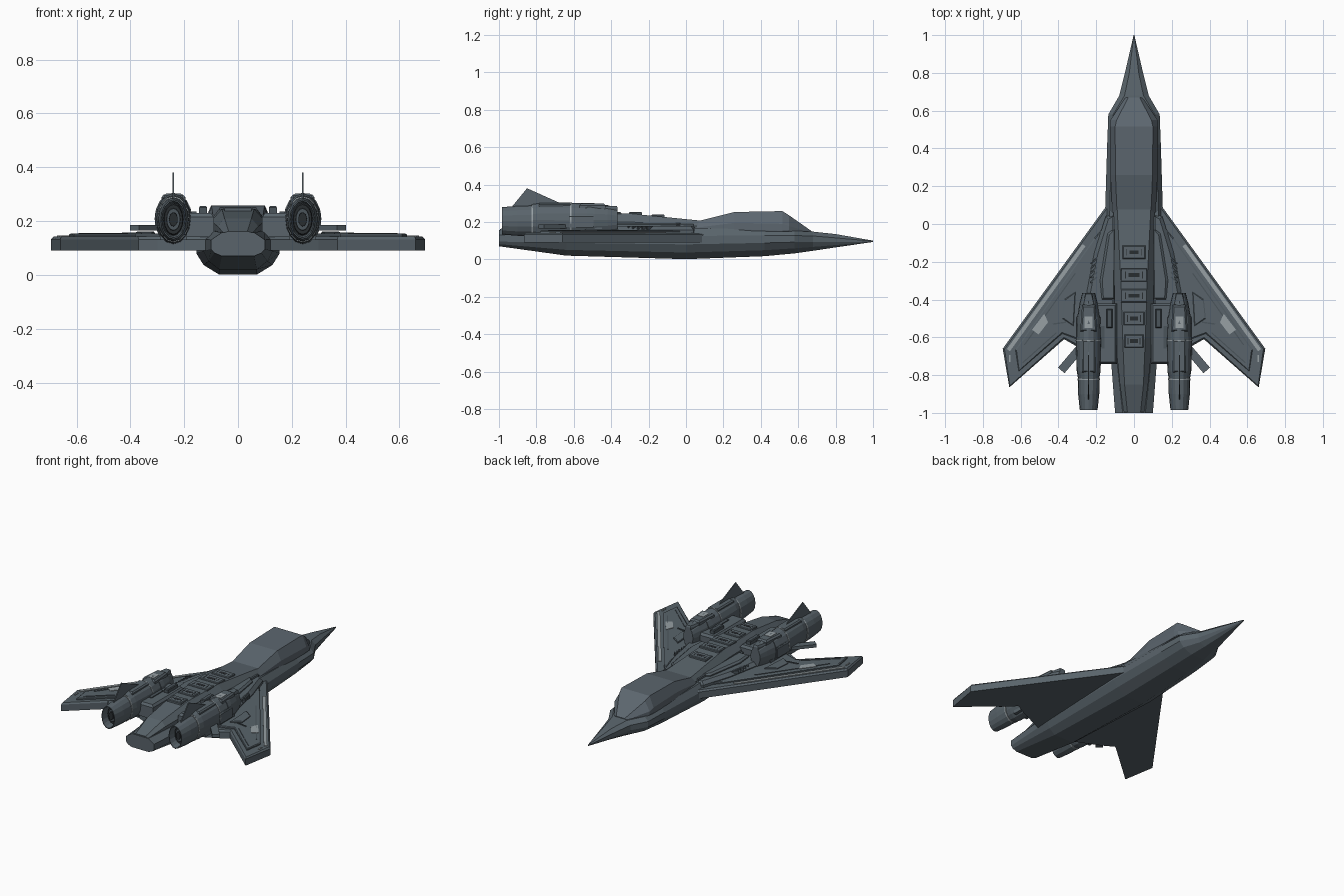
import bpy, bmesh, math
from mathutils import Vector

cube = bpy.data.objects.get("Cube")
if cube:
    bpy.data.objects.remove(cube, do_unlink=True)


def material(name, colour):
    mat = bpy.data.materials.new(name)
    mat.use_nodes = True
    mat.diffuse_color = (*colour, 1)
    mat.node_tree.nodes["Principled BSDF"].inputs["Base Color"].default_value = (*colour, 1)
    return mat


HULL = material("slate hull", (0.1, 0.127, 0.147))
CANOPY = material("canopy glass", (0.107, 0.133, 0.158))
PANEL = material("dark panel", (0.07, 0.09, 0.105))
PALE = material("pale marking", (0.31, 0.35, 0.37))
VENT = material("vent black", (0.022, 0.026, 0.03))


def finish(name, bm, mat):
    bmesh.ops.recalc_face_normals(bm, faces=bm.faces)
    mesh = bpy.data.meshes.new(name)
    bm.to_mesh(mesh)
    bm.free()
    mesh.materials.append(mat)
    obj = bpy.data.objects.new(name, mesh)
    bpy.context.scene.collection.objects.link(obj)
    return obj


def loft(name, rings, mat):
    """Skin a row of point rings and cap both ends."""
    bm = bmesh.new()
    rows = [[bm.verts.new(p) for p in ring] for ring in rings]
    count = len(rows[0])
    for a, b in zip(rows, rows[1:]):
        for i in range(count):
            j = (i + 1) % count
            bm.faces.new((a[i], a[j], b[j], b[i]))
    bm.faces.new(rows[0])
    bm.faces.new(rows[-1])
    return finish(name, bm, mat)


def section(y, low_w, low_z, mid_w, mid_z, side, top_w, top_z):
    """Body section: floor, bilge, upright side and roof."""
    bilge = (low_w + (mid_w - low_w) * .68, low_z + (mid_z - low_z) * .45)
    half = [(low_w, low_z), bilge, (mid_w, mid_z), (mid_w, mid_z + side), (top_w, top_z)]
    return [(x, y, z) for x, z in half] + [(-x, y, z) for x, z in reversed(half)]


def oval(x, y, z, rx, rz, sides=16):
    turn = 2 * math.pi / sides
    return [(x + rx * math.cos(turn * i), y, z + rz * math.sin(turn * i)) for i in range(sides)]


def plate(name, outline, bottom, height, mat, chamfer=0, rise=0):
    """Upright slab with an optional chamfered top."""
    bm = bmesh.new()
    base = bm.faces.new([bm.verts.new((x, y, bottom)) for x, y in outline])
    made = bmesh.ops.extrude_face_region(bm, geom=[base])["geom"]
    bmesh.ops.translate(bm, vec=(0, 0, height), verts=[v for v in made if isinstance(v, bmesh.types.BMVert)])
    if chamfer:
        bmesh.ops.recalc_face_normals(bm, faces=bm.faces)
        top = max(bm.faces, key=lambda f: f.calc_center_median().z)
        bmesh.ops.inset_region(bm, faces=[top], thickness=chamfer)
        top = max(bm.faces, key=lambda f: f.normal.z * f.calc_area() + f.calc_center_median().z)
        bmesh.ops.translate(bm, vec=(0, 0, rise), verts=top.verts)
    return finish(name, bm, mat)


def strip(start, end, width):
    """Plan outline of a straight band."""
    a, b = Vector(start), Vector(end)
    side = (b - a).orthogonal().normalized() * width / 2
    return [a + side, b + side, b - side, a - side]


def rect(x, y, w, d):
    return strip((x, y - d / 2), (x, y + d / 2), w)


def pair(name, outline, *args):
    for label, s in (("left_", 1), ("right_", -1)):
        plate(label + name, [(s * p[0], p[1]) for p in outline], *args)


# Main body with a flat tail and needle nose
loft("fuselage", [section(*s) for s in (
    (-1, .06, .07, .1, .095, .035, .06, .157),
    (-.64, .07, .02, .128, .088, .045, .1, .165),
    (0, .07, .001, .155, .08, .045, .13, .17),
    (.42, .06, .017, .142, .088, .04, .12, .158),
    (.58, .048, .032, .136, .092, .035, .11, .152),
    (.68, .033, .046, .078, .092, .033, .05, .148),
    (.8, .018, .064, .048, .092, .023, .025, .135),
    (1, .001, .093, .002, .095, .002, .001, .1))], HULL)

# Raised spine and cockpit cover
loft("spine", [section(*s) for s in (
    (-.995, .05, .15, .055, .152, .004, .035, .162),
    (-.85, .07, .15, .075, .16, .02, .05, .21),
    (-.6, .095, .15, .1, .17, .03, .06, .245),
    (-.3, .1, .15, .105, .17, .03, .07, .245),
    (.1, .11, .15, .11, .165, .01, .09, .205))], HULL)
loft("canopy", [section(*s) for s in (
    (.06, .12, .15, .115, .16, .01, .09, .203),
    (.26, .125, .15, .125, .16, .035, .098, .253),
    (.515, .125, .15, .128, .155, .035, .1, .258),
    (.55, .12, .15, .125, .153, .025, .092, .236),
    (.67, .05, .14, .045, .142, .004, .03, .152))], CANOPY)

# Hatches and slots along the spine
for i, (y, w) in enumerate(((-.15, .12), (-.27, .14), (-.38, .14), (-.5, .11), (-.62, .1))):
    z = .244 if y < -.25 else .232
    plate(f"spine_hatch_{i}", rect(0, y, w, .07), z - .01, .014, HULL, .006, .004)
    plate(f"spine_slot_{i}", rect(0, y, w * .4, .02), z + .006, .003, VENT)
    pair(f"hatch_seam_{i}", rect(w * .32, y, .005, .035), z + .005, .004, VENT)

# Swept wings, flat below and stepped above
wing = [(.08, .2), (.15, .09), (.695, -.66), (.66, -.865), (.37, -.61), (.3, -.65), (.08, -.75)]
pair("wing", wing, .09, .042, HULL, .01, .01)
inner = [(.12, .03), (.21, -.075), (.628, -.665), (.61, -.78), (.38, -.58), (.3, -.61), (.12, -.65)]
pair("wing_skin", inner, .135, .014, HULL, .006, .004)
pair("leading_edge_stripe", strip((.265, -.112), (.665, -.668), .02), .138, .008, PALE)
pair("wing_pale_panel", [(.475, -.475), (.54, -.56), (.505, -.585), (.455, -.52)], .15, .006, PALE)
pair("wingtip_light", rect(.658, -.712, .009, .035), .138, .008, PALE)
pair("flap_line", strip((.41, -.575), (.59, -.735), .006), .15, .006, PANEL)
pair("wing_seam", strip((.31, -.26), (.58, -.64), .006), .15, .006, PANEL)
pair("wing_root_panel", [(.31, -.36), (.37, -.4), (.38, -.5), (.32, -.54)], .15, .008, HULL, .006, .003)
pair("root_ticks", strip((.36, -.52), (.43, -.53), .007), .15, .008, PANEL)
pair("stabilizer", strip((.27, -.64), (.385, -.775), .045), .165, .02, HULL)

# Shoulder strakes with louvres and pylons
strake = [(.09, .06), (.15, .04), (.21, -.15), (.25, -.36), (.2, -.6), (.09, -.65)]
pair("shoulder", strake, .14, .018, HULL, .02, .02)
pair("shoulder_cover", [(.1, -.02), (.14, -.05), (.18, -.3), (.17, -.4), (.1, -.4)], .17, .015, HULL, .012, .01)
pair("spine_edge", strip((.112, .04), (.112, -.7), .01), .17, .02, HULL)
for i in range(5):
    y = -.18 - i * .025
    pair(f"louvre_{i}", strip((.195, y), (.23, y - .03), .007), .16, .018, PANEL)
pair("engine_pylon", rect(.15, -.58, .12, .32), .14, .075, HULL, .015, .015)
pair("pylon_box", rect(.13, -.5, .03, .1), .21, .04, PANEL, .006, .005)
pair("pylon_rib", rect(.165, -.6, .02, .12), .22, .015, PANEL)

# Twin engine pods, nozzles and upright fins
for label, s in (("left_", 1), ("right_", -1)):
    x = .24 * s

    def tube(name, stations, mat):
        return loft(label + name, [oval(x, *st) for st in stations], mat)

    tube("engine_pod", ((-.82, .21, .056, .085), (-.78, .21, .063, .092), (-.62, .208, .068, .095),
                        (-.5, .21, .062, .088), (-.42, .21, .048, .08), (-.365, .21, .034, .062)), HULL)
    tube("nozzle", ((-.82, .206, .058, .082), (-.9, .206, .056, .08), (-.985, .206, .047, .073),
                    (-.985, .206, .043, .068), (-.93, .206, .038, .061)), HULL)
    for i in range(3):
        r = 1 - i * .27
        tube(f"exhaust_ring_{i}", ((-.93, .206, .037 * r, .06 * r), (-.94 - i * .008, .206, .034 * r, .055 * r)),
             PANEL if i % 2 else VENT)
    tube("rear_band", ((-.826, .207, .06, .086), (-.817, .207, .06, .086)), PALE)
    tube("middle_band", ((-.62, .208, .07, .097), (-.613, .208, .07, .097)), PALE)
    tube("front_collar", ((-.53, .21, .067, .092), (-.49, .21, .064, .088)), HULL)
    loft(label + "tail_fin", [[(x + t, -.94, .27), (x + t, -.85, .38), (x + t, -.66, .295), (x + t, -.68, .27)]
                              for t in (-.003, .003)], HULL)

pair("engine_top_plate", rect(.24, -.7, .07, .17), .28, .014, HULL, .01, .008)
pair("engine_front_plate", [(.205, -.43), (.275, -.43), (.285, -.57), (.195, -.57)], .27, .018, HULL, .012, .01)
pair("engine_pale_patch", rect(.24, -.52, .042, .06), .294, .006, PALE)
pair("engine_nose_plate", [(.222, -.365), (.258, -.365), (.272, -.43), (.208, -.43)], .245, .03, HULL, .006, .01)
pair("engine_side_box", rect(.295, -.56, .025, .13), .17, .06, HULL, .006, .005)
pair("engine_cradle", rect(.24, -.6, .1, .3), .13, .04, HULL)
